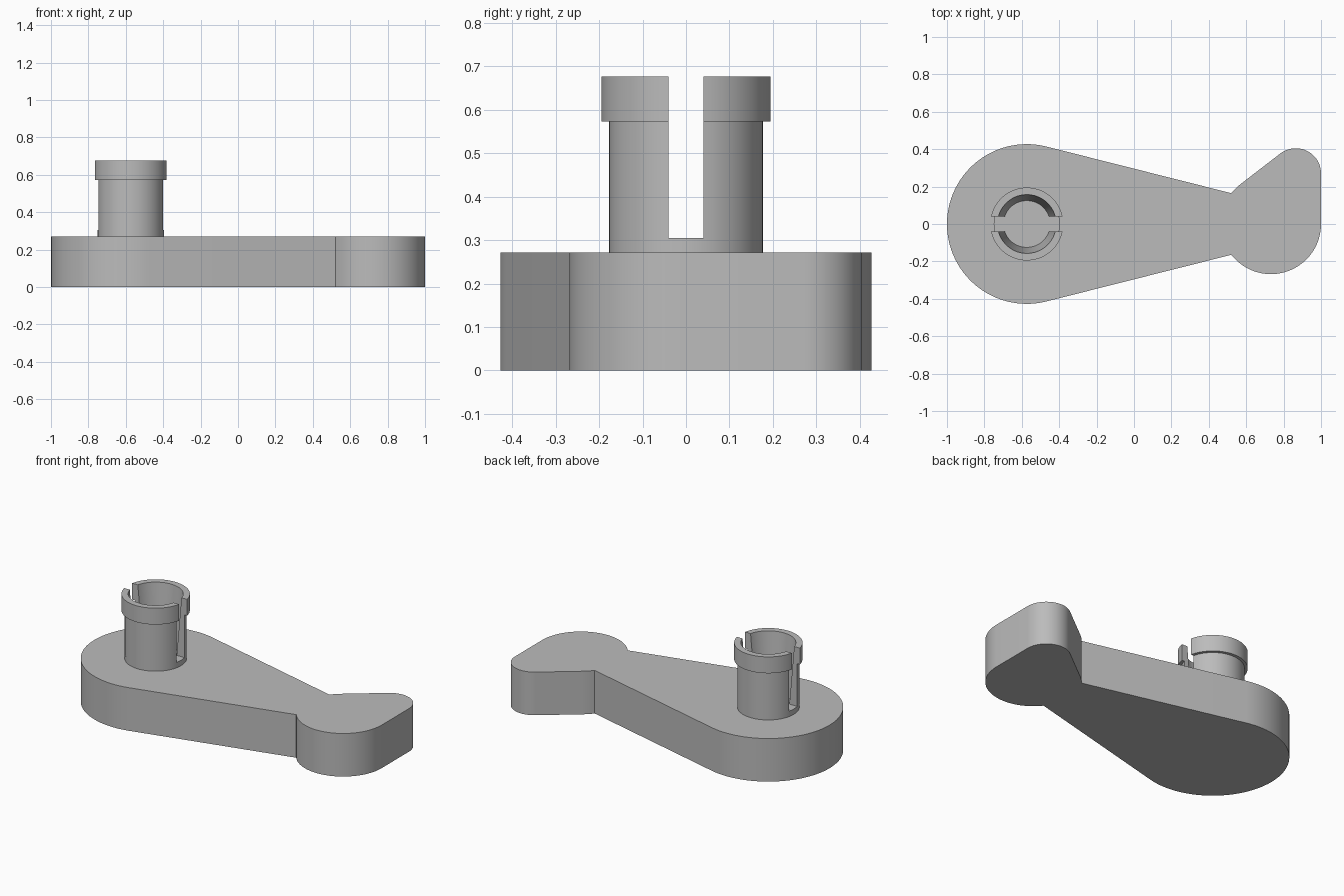
import bpy, bmesh
from math import sin, cos, asin, pi, radians

if "Cube" in bpy.data.objects:
    bpy.data.objects.remove(bpy.data.objects["Cube"], do_unlink=True)

GREY = (0.5, 0.5, 0.5, 1)
grey = bpy.data.materials.new("plain grey")
grey.use_nodes = True
grey.diffuse_color = GREY
grey.node_tree.nodes["Principled BSDF"].inputs["Base Color"].default_value = GREY

PIN_X = -0.573      # shared axis of the pin and the round end of the arm
ARM_TOP = 0.271
SLOT_FLOOR = 0.305
HALF_SLOT = 0.04


def finish(name, bm):
    bmesh.ops.recalc_face_normals(bm, faces=bm.faces)
    mesh = bpy.data.meshes.new(name)
    bm.to_mesh(mesh)
    bm.free()
    mesh.materials.append(grey)
    obj = bpy.data.objects.new(name, mesh)
    bpy.context.collection.objects.link(obj)
    bpy.ops.object.select_all(action="DESELECT")
    obj.select_set(True)
    bpy.context.view_layer.objects.active = obj
    bpy.ops.object.shade_smooth_by_angle(angle=radians(30))
    return obj


def arc(cx, cy, r, start, end, steps):
    angles = [radians(start + (end - start) * i / steps) for i in range(steps + 1)]
    return [(cx + r * cos(a), cy + r * sin(a)) for a in angles]


def extrude_outline(name, points, bottom, top):
    bm = bmesh.new()
    face = bm.faces.new([bm.verts.new((x, y, bottom)) for x, y in points])
    new = bmesh.ops.extrude_face_region(bm, geom=[face], use_keep_orig=True)
    verts = [v for v in new["geom"] if isinstance(v, bmesh.types.BMVert)]
    bmesh.ops.translate(bm, verts=verts, vec=(0, 0, top - bottom))
    return finish(name, bm)


# Lever arm: round end, tapering sides and an offset rounded head
outline = arc(PIN_X, 0, 0.427, 75.8, 284.2, 56)
outline += arc(0.732, 0, 0.268, -142.1, 0, 36)
outline += arc(0.865, 0.27, 0.135, 0, 127.6, 32)
outline += arc(0.732, 0, 0.268, 127.6, 142.1, 4)
extrude_outline("lever_arm", outline, 0, ARM_TOP)

# Pin foot: solid disc below the slot
extrude_outline("pin_foot", arc(PIN_X, 0, 0.177, 0, 354.375, 63), ARM_TOP, SLOT_FLOOR)

# Pin prongs: collared walls with a tapered bore, cut parallel to the slot
profile = [(0.125, SLOT_FLOOR), (0.177, SLOT_FLOOR), (0.177, 0.573),
           (0.195, 0.573), (0.195, 0.676), (0.157, 0.676)]
STEPS = 32


def prong(name, side):
    bm = bmesh.new()
    rings = []
    for i in range(STEPS + 1):
        ring = []
        for r, z in profile:
            start = asin(HALF_SLOT / r)
            a = start + (pi - 2 * start) * i / STEPS
            ring.append(bm.verts.new((PIN_X + r * cos(a), side * r * sin(a), z)))
        rings.append(ring)
    for a, b in zip(rings, rings[1:]):
        for j in range(len(profile)):
            k = (j + 1) % len(profile)
            bm.faces.new((a[j], a[k], b[k], b[j]))
    bm.faces.new(rings[0])
    bm.faces.new(rings[-1])
    finish(name, bm)


prong("back_prong", 1)
prong("front_prong", -1)
